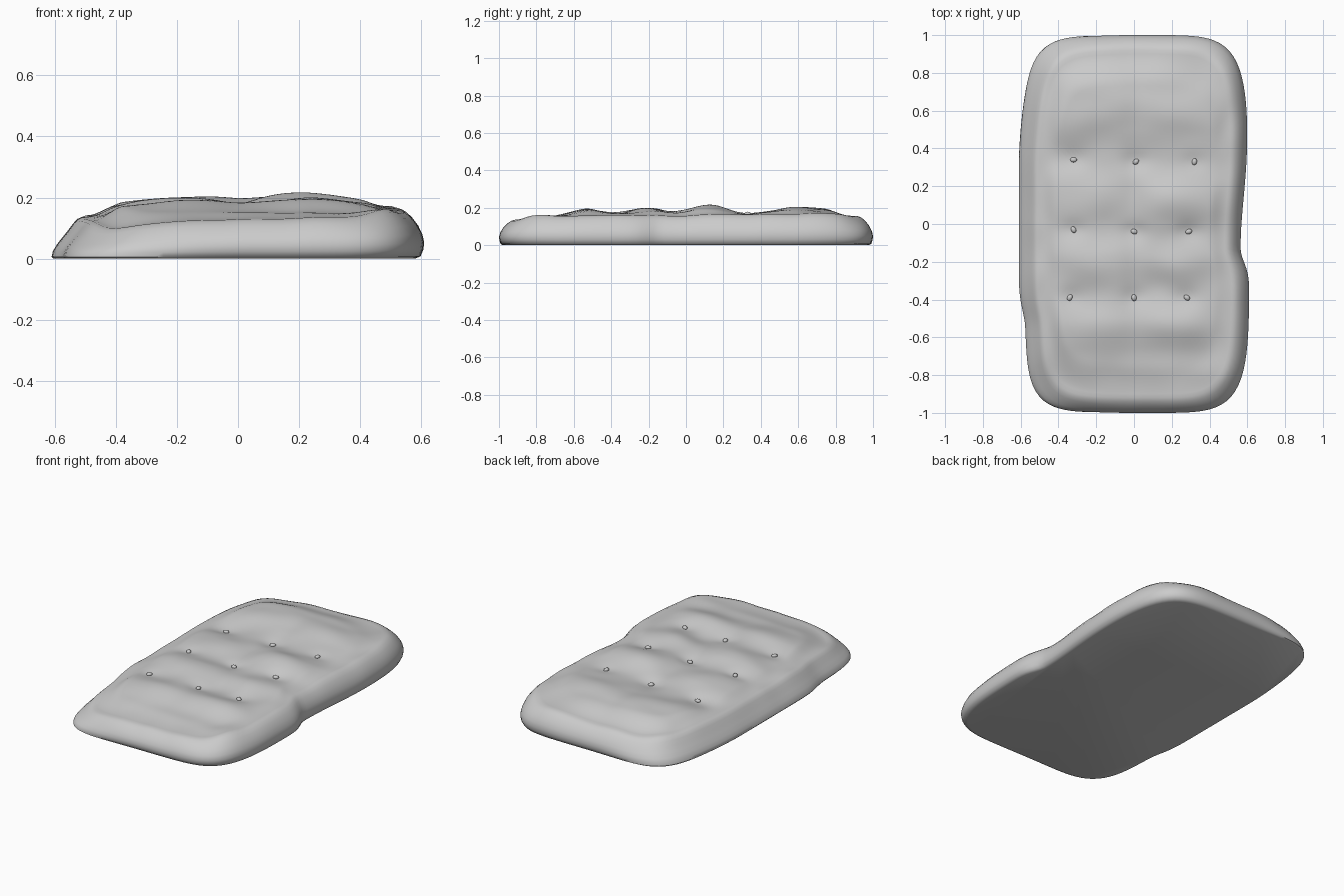
import bpy, bmesh, math
from mathutils import Vector, noise

cube = bpy.data.objects.get("Cube")
if cube:
    bpy.data.objects.remove(cube, do_unlink=True)

grey = bpy.data.materials.new("soft grey fabric")
grey.use_nodes = True
grey.diffuse_color = (0.6, 0.6, 0.6, 1)
grey.node_tree.nodes["Principled BSDF"].inputs["Base Color"].default_value = (0.6, 0.6, 0.6, 1)

SEGMENTS, TOP_RINGS = 176, 44
BUTTONS = [(-.32, .34), (.01, .33), (.32, .33), (-.32, -.03), (.0, -.04),
           (.29, -.04), (-.34, -.39), (.0, -.39), (.28, -.39)]
# Padding swells and hollows: x, y, x radius, y radius, height
LUMPS = [(-.1, .60, .38, .16, .034), (.3, .57, .2, .14, .026), (-.12, .80, .35, .13, .022),
         (.23, .12, .21, .14, .054), (-.25, .15, .2, .13, .024), (-.2, -.20, .22, .13, .034),
         (.25, -.20, .2, .12, .034), (-.17, -.56, .26, .13, .03), (.25, -.54, .18, .11, .03),
         (-.36, .36, .16, .09, -.018), (.12, -.30, .1, .13, -.010), (0, .15, .06, .7, -.006),
         (-.34, -.40, .12, .1, -.008), (-.46, -.2, .08, .5, -.015)]


def bell(x, y, cx, cy, rx, ry):
    return math.exp(-((x - cx) / rx) ** 2 - ((y - cy) / ry) ** 2)


def smooth(t):
    t = max(0, min(1, t))
    return t * t * (3 - 2 * t)


def outline(angle, inset_right, inset_left):
    """Point on the lopsided rounded footprint, pulled inwards."""
    c, s = math.cos(angle), math.sin(angle)
    inset = inset_right + (inset_left - inset_right) * smooth(-c * 1.6)
    a, b, n = .61 - inset, 1 - inset, 5.5
    r = ((abs(c) / a) ** n + (abs(s) / b) ** n) ** (-1 / n)
    x, y = r * c, r * s
    # pinches along the long sides
    if x > 0:
        x *= 1 - .075 * bell(0, y, 0, -.13, 1, .1 if y < -.13 else .4) - .015 * smooth(y)
    else:
        x *= 1 - .05 * bell(0, y, 0, -.55, 1, .13 if y > -.55 else .4) - .035 * smooth((y - .3) / .5)
    return x, y


def rim_height(x, y):
    h = .147 + .010 * y + .014 * x / .5 - .010 * smooth((-y - .7) / .25) - .010 * smooth((y - .8) / .12)
    h += .010 * noise.noise(Vector((x * 5, y * 5, 2)))
    # the front corners: one sags, the other puffs up
    return h - .025 * bell(x, y, -.45, -.85, .12, .15) + .018 * bell(x, y, .48, -.8, .1, .1)


def top_height(x, y):
    h = .165 + sum(amp * bell(x, y, cx, cy, rx, ry) for cx, cy, rx, ry, amp in LUMPS)
    h -= .020 * smooth((-y - .5) / .25) - .015 * bell(x, y, .44, -.8, .1, .07)
    h -= sum(.010 * bell(x, y, bx, by, .07, .05) for bx, by in BUTTONS)
    return h + .008 * noise.noise(Vector((x * 5, y * 6, 0)))


# Mattress: side rings follow a rolled profile, top rings follow the padding
# Side profile: inset on the right, inset on the left, share of rim height
SIDE = [(.03, .005, 0), (.012, .0, .05), (.003, .004, .18), (0, .016, .33), (.006, .034, .5),
        (.02, .054, .68), (.04, .07, .84), (.06, .084, .95), (.08, .1, 1)]
bm = bmesh.new()
angles = []
for i in range(SEGMENTS):
    t = 2 * math.pi * i / SEGMENTS
    angles.append(math.atan2(math.sin(t), .75 * math.cos(t)))

rings = []
for right, left, share in SIDE:
    ring = []
    for angle in angles:
        x, y = outline(angle, right, left)
        ring.append(bm.verts.new((x, y, share * rim_height(x, y))))
    rings.append(ring)
rim = [v.co.copy() for v in rings[-1]]
for k in range(1, TOP_RINGS):
    s = 1 - k / TOP_RINGS
    ring = []
    for p in rim:
        x, y = p.x * s, p.y * s
        blend = smooth((1 - s) / .2)
        ring.append(bm.verts.new((x, y, p.z + (top_height(x, y) - p.z) * blend)))
    rings.append(ring)
for low, high in zip(rings, rings[1:]):
    for i in range(SEGMENTS):
        j = (i + 1) % SEGMENTS
        bm.faces.new((low[i], low[j], high[j], high[i]))
centre = bm.verts.new((0, 0, top_height(0, 0)))
for i in range(SEGMENTS):
    bm.faces.new((rings[-1][i], rings[-1][(i + 1) % SEGMENTS], centre))
bm.faces.new(rings[0][::-1])
mesh = bpy.data.meshes.new("mattress")
bm.to_mesh(mesh)
bm.free()
mattress = bpy.data.objects.new("mattress", mesh)
bpy.context.collection.objects.link(mattress)
mesh.materials.append(grey)

# Tufting buttons: small flattened knobs in the hollows
buttons = []
for i, (x, y) in enumerate(BUTTONS):
    bpy.ops.mesh.primitive_uv_sphere_add(segments=12, ring_count=8, radius=.018,
                                         location=(x, y, top_height(x, y) + .004))
    button = bpy.context.object
    button.name = f"tuft_button_{i + 1}"
    button.scale = (1, .75, .6)
    button.rotation_euler.z = i * .7
    button.data.materials.append(grey)
    buttons.append(button)

for obj in [mattress] + buttons:
    bpy.ops.object.select_all(action="DESELECT")
    obj.select_set(True)
    bpy.context.view_layer.objects.active = obj
    bpy.ops.object.shade_smooth_by_angle(angle=math.radians(50))
